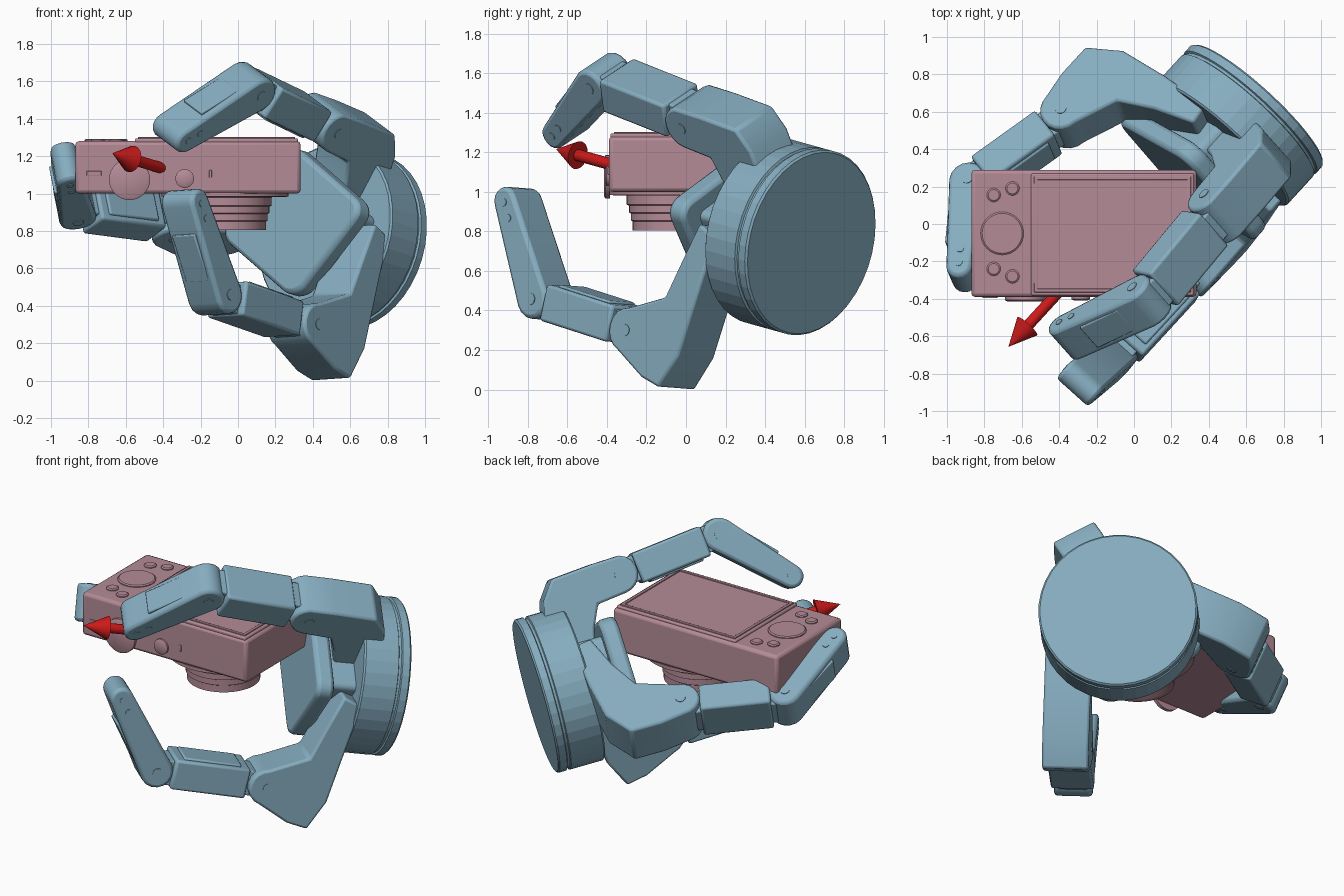
import bpy, bmesh, math
from mathutils import Vector

if "Cube" in bpy.data.objects:
    bpy.data.objects.remove(bpy.data.objects["Cube"])

def material(name, rgb):
    m = bpy.data.materials.new(name)
    m.diffuse_color = (*rgb, 1)
    m.use_nodes = True
    m.node_tree.nodes["Principled BSDF"].inputs["Base Color"].default_value = m.diffuse_color
    return m

BLUE = material("blue_metal", (0.24, 0.42, 0.53))
PINK = material("pink_shell", (0.46, 0.26, 0.31))
RED = material("red_paint", (0.6, 0.01, 0.01))

# Hand frame: back disc centre, approach axis, and two cross axes
C = Vector((0.645, 0.62, 0.745))
A = Vector((-0.66, -0.72, 0.20)).normalized()
U = A.cross(Vector((0, 0, -1))).normalized()
if U.x > 0:
    U = -U
V = A.cross(U)
if V.z < 0:
    V = -V

def finish(name, bm, mat, bevel=0, smooth=True):
    bmesh.ops.recalc_face_normals(bm, faces=bm.faces[:])
    me = bpy.data.meshes.new(name)
    bm.to_mesh(me)
    bm.free()
    ob = bpy.data.objects.new(name, me)
    bpy.context.collection.objects.link(ob)
    me.materials.append(mat)
    if bevel:
        b = ob.modifiers.new("edge_round", "BEVEL")
        b.width, b.segments, b.limit_method = bevel, 2, "ANGLE"
        b.angle_limit = math.radians(40)
    if smooth:
        bpy.ops.object.select_all(action="DESELECT")
        bpy.context.view_layer.objects.active = ob
        ob.select_set(True)
        bpy.ops.object.shade_smooth_by_angle(angle=math.radians(35))
    return ob

def prism(name, pts, w0, w1, place, mat=BLUE, bevel=0.015):
    """Extrude a 2D outline from w0 to w1; place maps (p, q, w) to world."""
    bm = bmesh.new()
    rings = [[bm.verts.new(place(p, q, w)) for p, q in pts] for w in (w0, w1)]
    bm.faces.new(rings[0])
    bm.faces.new(rings[1])
    n = len(pts)
    for i in range(n):
        j = (i + 1) % n
        bm.faces.new((rings[0][i], rings[0][j], rings[1][j], rings[1][i]))
    return finish(name, bm, mat, bevel)

def lathe(name, prof, origin, axis, mat, seg=40, smooth=True):
    """Revolve (radius, height) pairs about an axis; ends are capped."""
    rot = Vector((0, 0, 1)).rotation_difference(Vector(axis)).to_matrix()
    bm = bmesh.new()
    rings = []
    for r, h in prof:
        rings.append([bm.verts.new(Vector(origin) + rot @ Vector(
            (r * math.cos(2 * math.pi * i / seg), r * math.sin(2 * math.pi * i / seg), h)))
            for i in range(seg)])
    for a, b in zip(rings, rings[1:]):
        for i in range(seg):
            j = (i + 1) % seg
            bm.faces.new((a[i], a[j], b[j], b[i]))
    bm.faces.new(rings[0])
    bm.faces.new(rings[-1])
    return finish(name, bm, mat, 0, smooth)

def arc(c, r, a0, a1, n=8):
    return [(c[0] + r * math.cos(math.radians(a0 + (a1 - a0) * i / n)),
             c[1] + r * math.sin(math.radians(a0 + (a1 - a0) * i / n))) for i in range(n + 1)]

def stadium(a, b, ra, rb):
    t = math.degrees(math.atan2(b[1] - a[1], b[0] - a[0]))
    return arc(b, rb, t - 90, t + 90) + arc(a, ra, t + 90, t + 270)

def box2d(a, b, t0, t1, lo, hi):
    a, b = Vector(a), Vector(b)
    d = b - a
    n = Vector((-d.y, d.x)).normalized()
    return [tuple(a + d * t + n * s) for t, s in ((t0, lo), (t1, lo), (t1, hi), (t0, hi))]

def box(name, x0, x1, y0, y1, z0, z1, mat, bevel):
    return prism(name, [(x0, y0), (x1, y0), (x1, y1), (x0, y1)], z0, z1,
                 lambda x, y, z: Vector((x, y, z)), mat, bevel)

# Palm: back disc with grooves, core block and rounded pad
lathe("palm_disc", [(0.468, -0.02), (0.478, -0.01), (0.478, 0.035), (0.466, 0.04), (0.466, 0.055),
                    (0.478, 0.06), (0.478, 0.265), (0.468, 0.275)], C, A, BLUE, 40, False)

def palm_place(p, q, w):
    t = math.radians(125)
    e = U * math.cos(t) * 1.2 + V * math.sin(t)
    f = -U * math.sin(t) * 1.2 + V * math.cos(t)
    return C + e * p + f * q + A * w

def rounded_square(h, r):
    k = h - r
    return (arc((k, k), r, 0, 90, 6) + arc((-k, k), r, 90, 180, 6)
            + arc((-k, -k), r, 180, 270, 6) + arc((k, -k), r, 270, 360, 6))

prism("palm_core", rounded_square(0.22, 0.04), 0.2, 0.48, palm_place)
prism("palm_pad", rounded_square(0.31, 0.09), 0.44, 0.55, palm_place, bevel=0.025)

# Fingers: angle, side offset, knuckle outline (outer, joint, inner), second joint, tip
fingers = {
    "upper": (117, -0.025, [(0.36, 0.03), (0.24, 0.05), (0.12, 0.33), (0.17, 0.54), (0.25, 0.65), (0.50, 0.67)],
              (0.65, 0.565), [(0.48, 0.43), (0.42, 0.30)], (1.30, 0.635), (1.695, 0.23)),
    "side": (-24, 0.275, [(0.36, 0.02), (0.24, 0.04), (0.25, 0.34), (0.28, 0.615), (0.39, 0.79), (0.58, 0.79)],
             (0.74, 0.65), [(0.52, 0.44), (0.43, 0.25)], (1.35, 0.79), (1.80, 0.45)),
    "lower": (-93, -0.30, [(0.36, 0.0), (0.24, 0.05), (0.29, 0.36), (0.34, 0.68), (0.43, 0.862), (0.56, 0.835)],
              (0.72, 0.625), [(0.50, 0.41), (0.43, 0.20)], (1.41, 0.604), (1.75, 0.108)),
}
for name, (ang, off, outer, j1, inner, j2, tip) in fingers.items():
    t = math.radians(ang)
    out = U * math.cos(t) + V * math.sin(t)
    side = -U * math.sin(t) + V * math.cos(t)

    def place(p, q, w, out=out, side=side, off=off):
        return C + A * p + out * q + side * (w + off)

    # Chunky bent knuckle
    prism(name + "_finger_knuckle", outer + arc(j1, 0.115, 75, -85) + inner, -0.14, 0.14, place)

    # Middle link: narrow tongue and wider body with inner pad
    prism(name + "_finger_tongue", stadium(j1, j2, 0.08, 0.08), -0.09, 0.09, place, bevel=0.008)
    prism(name + "_finger_middle", box2d(j1, j2, 0.18, 0.86, -0.10, 0.09), -0.13, 0.13, place)
    prism(name + "_finger_middle_pad", box2d(j1, j2, 0.26, 0.78, -0.112, -0.08), -0.10, 0.10, place, bevel=0.01)

    # Tapered fingertip link with outer panel
    d = (Vector(tip) - Vector(j2)).normalized()
    end = tuple(Vector(tip) - d * 0.06)
    prism(name + "_finger_tip", stadium(j2, end, 0.10, 0.07), -0.115, 0.115, place, bevel=0.02)
    prism(name + "_finger_tip_panel", box2d(j2, end, 0.22, 0.72, 0.06, 0.094), -0.08, 0.08, place, bevel=0.006)

    # Joint pins and tip screws on both sides
    e, b = Vector(end), Vector(j2)
    spots = [(j2, 0.03, 0.119), (b.lerp(e, 0.82), 0.02, 0.119), (b.lerp(e, 0.98), 0.02, 0.119), (j1, 0.03, 0.144)]
    for i, (s, r, w) in enumerate(spots):
        lathe(f"{name}_finger_pin_{i}", [(r, -w), (r, w)], place(s[0], s[1], 0), side, BLUE, 16)

# Camera body, lying with its lens downwards
box("camera_body", -0.87, 0.335, -0.39, 0.29, 1.0, 1.28, PINK, 0.02)
box("camera_screen_frame", -0.55, 0.32, -0.382, 0.27, 1.27, 1.295, PINK, 0.008)
for nm, x0, x1, y0, y1 in (("left", -0.535, -0.515, -0.365, 0.255), ("right", 0.285, 0.305, -0.365, 0.255),
                           ("front", -0.535, 0.305, -0.365, -0.345), ("back", -0.535, 0.305, 0.235, 0.255)):
    box("camera_screen_rim_" + nm, x0, x1, y0, y1, 1.285, 1.302, PINK, 0.003)

# Round controls on the upper side
for i, (x, y, r) in enumerate(((-0.705, -0.05, 0.115), (-0.75, 0.155, 0.037), (-0.65, 0.19, 0.037),
                               (-0.75, -0.24, 0.037), (-0.65, -0.28, 0.037))):
    lathe(f"camera_button_{i}", [(r, 0), (r, 0.014), (r - 0.008, 0.02)], (x, y, 1.272), (0, 0, 1), PINK, 32)

# Dial, shutter and slots on the front side
for nm, x, z, r, h in (("dial", -0.58, 1.075, 0.11, 0.03), ("shutter", -0.285, 1.08, 0.05, 0.025)):
    lathe("camera_" + nm, [(r, 0), (r, h - 0.008), (r - 0.015, h)], (x, -0.385, z), (0, -1, 0), PINK, 32)
box("camera_switch", -0.81, -0.73, -0.396, -0.38, 1.095, 1.12, PINK, 0.003)
box("camera_slot", -0.155, -0.14, -0.396, -0.38, 1.085, 1.125, PINK, 0.003)

# Stepped lens barrel
lathe("camera_lens", [(0.34, 0.0), (0.34, 0.022), (0.25, 0.025), (0.25, 0.07), (0.238, 0.075), (0.238, 0.11),
                      (0.228, 0.115), (0.228, 0.15), (0.22, 0.155), (0.22, 0.20), (0.19, 0.20),
                      (0.16, 0.18), (0.12, 0.18)], (-0.07, -0.05, 1.005), (0, 0, -1), PINK, 48)

# Approach arrow
tip = Vector((-0.67, -0.655, 1.215))
lathe("approach_arrow", [(0.03, -0.55), (0.03, -0.15), (0.072, -0.15), (0.001, 0.0)], tip, A, RED, 24)
